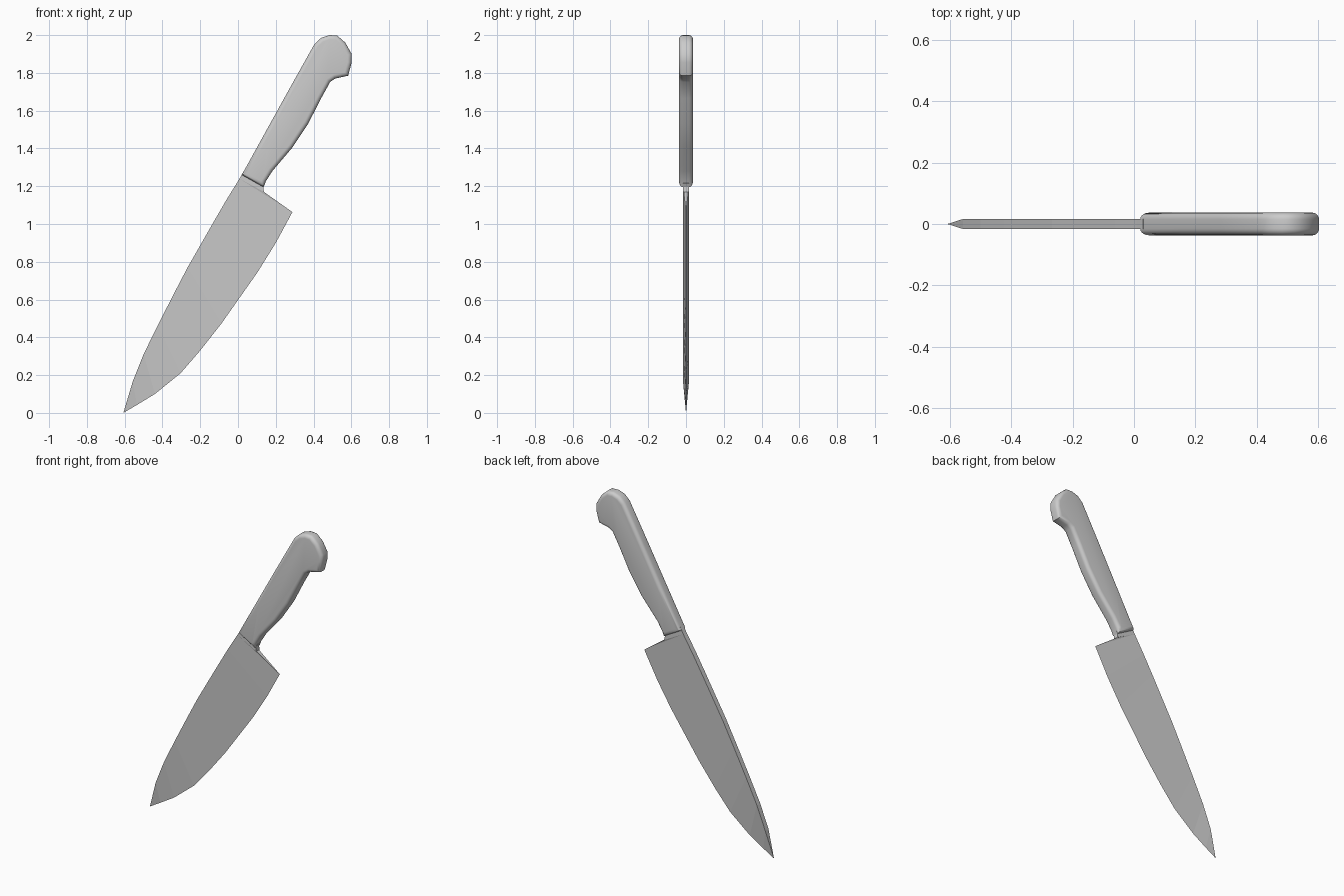
import bpy, bmesh, math
from mathutils import Vector

if "Cube" in bpy.data.objects:
    bpy.data.objects.remove(bpy.data.objects["Cube"])


def finish(name, bm, smooth_angle=None):
    bmesh.ops.recalc_face_normals(bm, faces=bm.faces)
    mesh = bpy.data.meshes.new(name)
    bm.to_mesh(mesh)
    bm.free()
    obj = bpy.data.objects.new(name, mesh)
    bpy.context.collection.objects.link(obj)
    if smooth_angle:
        bpy.ops.object.select_all(action='DESELECT')
        obj.select_set(True)
        bpy.context.view_layer.objects.active = obj
        bpy.ops.object.shade_smooth_by_angle(angle=math.radians(smooth_angle))
    return obj


def loft(bm, rings):
    for a, b in zip(rings, rings[1:]):
        for i in range(len(a)):
            j = (i + 1) % len(a)
            bm.faces.new((a[i], a[j], b[j], b[i]))


def inset(outline, d):
    # Mitred inward offset of a clockwise outline
    out = []
    for i, p in enumerate(outline):
        p = Vector(p)
        e1 = (p - Vector(outline[i - 1])).normalized()
        e2 = (Vector(outline[(i + 1) % len(outline)]) - p).normalized()
        n1, n2 = Vector((e1.y, -e1.x)), Vector((e2.y, -e2.x))
        out.append(p + (n1 + n2) * d / (1 + n1.dot(n2)))
    return out


# Blade: wedge section, thick at the spine and sharp at the cutting edge
T = 0.016
spine = [(0.008, 1.24), (-0.06, 1.13), (-0.124, 1.02), (-0.267, 0.77),
         (-0.345, 0.62), (-0.425, 0.463), (-0.50, 0.31), (-0.557, 0.167)]
edge = [(0.288, 1.063), (0.20, 0.90), (0.103, 0.744), (-0.087, 0.474),
        (-0.20, 0.33), (-0.304, 0.21), (-0.44, 0.10), (-0.535, 0.042)]
neck = (0.137, 1.17)
bm = bmesh.new()
rings = [[bm.verts.new((s[0], -T, s[1])), bm.verts.new((e[0], 0, e[1])),
          bm.verts.new((s[0], T, s[1]))] for s, e in zip(spine, edge)]
loft(bm, rings)
tip = bm.verts.new((-0.607, 0, 0))
last = rings[-1]
for i in range(3):
    bm.faces.new((last[i], last[(i + 1) % 3], tip))
# Heel running from the neck down to the edge corner
n1, n2 = [bm.verts.new((neck[0], y, neck[1])) for y in (-0.012, 0.012)]
a, heel, b = rings[0]
bm.faces.new((a, n1, heel))
bm.faces.new((b, heel, n2))
bm.faces.new((n1, n2, heel))
bm.faces.new((a, b, n2, n1))
finish("blade", bm)

# Bolster: short block joining the blade to the handle
bm = bmesh.new()
block = [(0.008, 1.24), (0.03, 1.28), (0.145, 1.215), (0.135, 1.195), neck]
rings = [[bm.verts.new((x, y, z)) for x, z in block] for y in (-0.0155, 0.0155)]
loft(bm, rings)
for r in rings:
    bm.faces.new(r)
finish("bolster", bm)

# Handle: flat-sided grip with rounded rims
grip = [(0.02, 1.26), (0.15, 1.495), (0.28, 1.73), (0.405, 1.953), (0.44, 1.985),
        (0.483, 2.0), (0.525, 1.998), (0.568, 1.96), (0.602, 1.90), (0.602, 1.855),
        (0.583, 1.785), (0.515, 1.77), (0.488, 1.752), (0.44, 1.665),
        (0.372, 1.532), (0.288, 1.405), (0.182, 1.28), (0.147, 1.225), (0.135, 1.195)]
H, R, STEPS = 0.037, 0.022, 5
bm = bmesh.new()
arc = [math.pi / 2 * i / STEPS for i in range(STEPS + 1)]
section = [(R * (1 - math.cos(t)), H - R + R * math.sin(t)) for t in arc]
section = [(d, -y) for d, y in reversed(section)] + section
rings = [[bm.verts.new((p[0], y, p[1])) for p in inset(grip, d)] for d, y in section]
loft(bm, rings)
bm.faces.new(rings[0])
bm.faces.new(rings[-1])
finish("handle", bm, 40)
